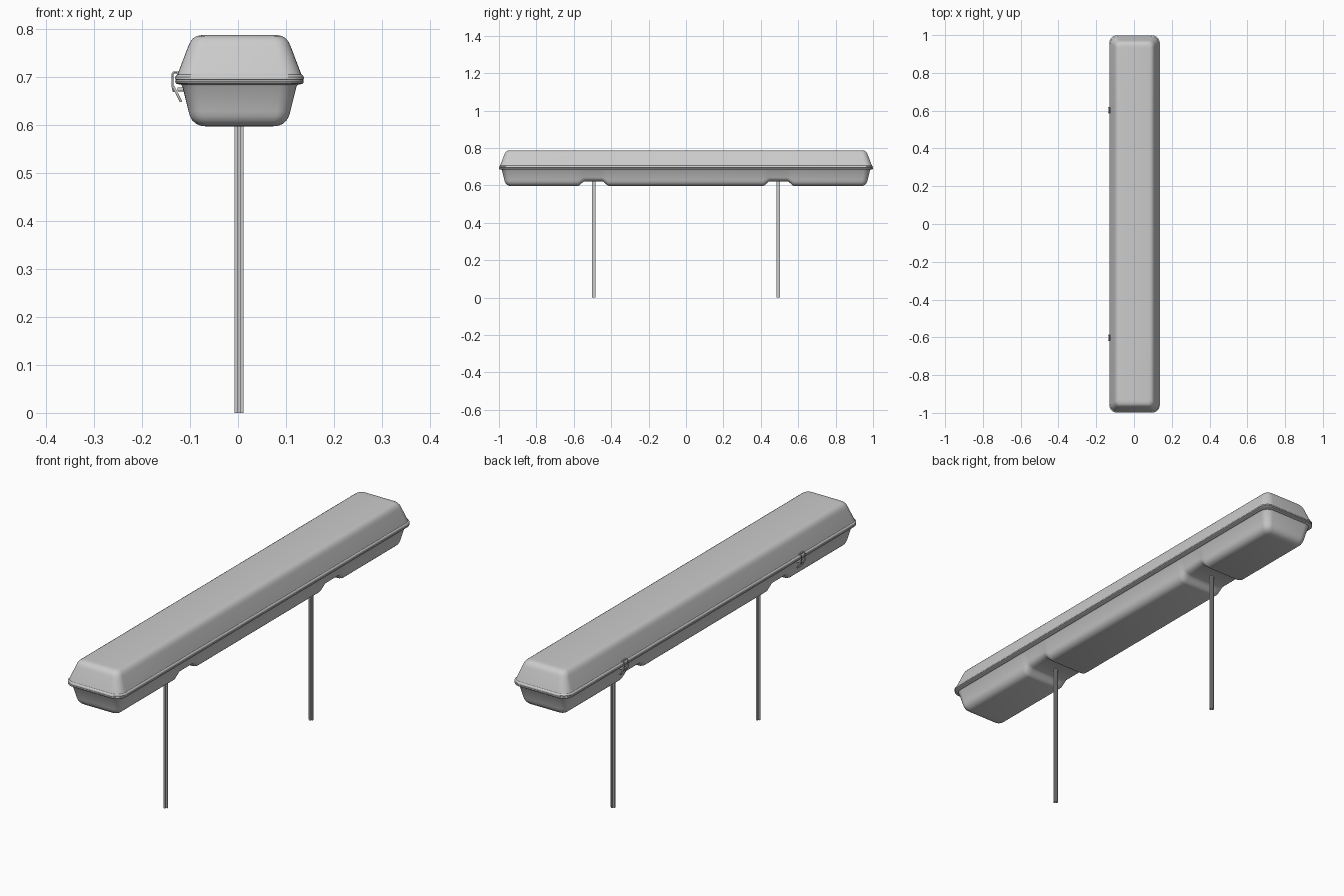
import bpy, bmesh, math
from mathutils import Matrix, Vector

if "Cube" in bpy.data.objects:
    bpy.data.objects.remove(bpy.data.objects["Cube"])

CX = 0.003                      # case sits slightly right because of the latches
HX, HY = 0.134, 0.999           # outer half sizes at the lip
NOTCH_Y = (-0.495, 0.495)


def finish(name, bm, angle=35):
    bmesh.ops.recalc_face_normals(bm, faces=bm.faces)
    me = bpy.data.meshes.new(name)
    bm.to_mesh(me)
    bm.free()
    ob = bpy.data.objects.new(name, me)
    bpy.context.collection.objects.link(ob)
    bpy.ops.object.select_all(action='DESELECT')
    ob.select_set(True)
    bpy.context.view_layer.objects.active = ob
    bpy.ops.object.shade_smooth_by_angle(angle=math.radians(angle))
    return ob


def side_stations():
    ys = []
    for c in NOTCH_Y:
        ys += [c + s * d for s in (-1, 1) for d in (0.045, 0.052, 0.06, 0.068, 0.076, 0.084)]
    return sorted(ys)


def ring(inset):
    """Right half of a rounded rectangle going +y, then its mirror going back."""
    hx, hy = HX - inset, HY - inset
    r = max(0.014, 0.042 - inset * 0.45)
    arc = [math.pi / 2 * i / 6 for i in range(7)]
    half = [(hx - r + r * math.sin(a), -hy + r - r * math.cos(a)) for a in arc]
    half += [(hx, y) for y in side_stations()]
    half += [(hx - r + r * math.cos(a), hy - r + r * math.sin(a)) for a in arc]
    return half + [(-x, y) for x, y in reversed(half)]


def raised(y, z):
    """Lift the underside into a smooth recess around each post."""
    d = min(abs(y - c) for c in NOTCH_Y)
    t = min(max((0.084 - d) / 0.039, 0), 1)
    t = t * t * (3 - 2 * t)
    return z + t * 0.025 * max(0, (0.68 - z) / 0.083)


def shell(name, profile, notched=False):
    bm = bmesh.new()
    rows = []
    for x, z in profile:
        rows.append([bm.verts.new((px + CX, py, raised(py, z) if notched else z))
                     for px, py in ring(HX - x)])
    n = len(rows[0])
    for a, b in zip(rows, rows[1:]):
        for i in range(n):
            j = (i + 1) % n
            bm.faces.new((a[i], a[j], b[j], b[i]))
    for row in (rows[0], rows[-1]):         # caps as strips across the width
        for i in range(n // 2 - 1):
            bm.faces.new((row[i], row[i + 1], row[n - 2 - i], row[n - 1 - i]))
    return finish(name, bm)


# Lower tray and lid, each with its own lip
shell("case_base", [(0.070, 0.597), (0.080, 0.598), (0.090, 0.602), (0.098, 0.609),
                    (0.103, 0.618), (0.106, 0.628), (0.119, 0.680), (0.122, 0.684),
                    (0.130, 0.685), (0.133, 0.687), (0.134, 0.690), (0.133, 0.693)], True)
shell("case_lid", [(0.131, 0.693), (0.134, 0.695), (0.134, 0.700), (0.132, 0.703),
                   (0.129, 0.705), (0.128, 0.708), (0.107, 0.763), (0.103, 0.772),
                   (0.097, 0.780), (0.089, 0.785), (0.078, 0.787)])


def box(name, loc, size, tilt=0):
    bm = bmesh.new()
    m = Matrix.Translation(loc) @ Matrix.Rotation(tilt, 4, 'Y') @ Matrix.Diagonal((*size, 1))
    bmesh.ops.create_cube(bm, size=1, matrix=m)
    bmesh.ops.bevel(bm, geom=bm.edges[:], offset=0.001, segments=2, affect='EDGES', profile=0.5)
    return finish(name, bm)


# Cross-section posts
def post(name, y):
    w, t = 0.0095, 0.003
    quarter = [(w, -t), (w, t), (t, t)]
    pts = [Matrix.Rotation(k * math.pi / 2, 2) @ Vector(p) for k in range(4) for p in quarter]
    bm = bmesh.new()
    face = bm.faces.new([bm.verts.new((p.x + 0.002, p.y + y, 0)) for p in pts])
    out = bmesh.ops.extrude_face_region(bm, geom=[face])
    for v in out["geom"]:
        if isinstance(v, bmesh.types.BMVert):
            v.co.z = 0.625
    return finish(name, bm)


# Wire loop latches with tilted lever and bracket
def latch(tag, y):
    w = 0.013
    side = [(-0.134, 0.670), (-0.1365, 0.680), (-0.1365, 0.706), (-0.134, 0.709), (-0.126, 0.709)]
    path = [(x, y - w, z) for x, z in side] + [(x, y + w, z) for x, z in reversed(side)]
    cu = bpy.data.curves.new("latch_wire_" + tag, 'CURVE')
    cu.dimensions = '3D'
    cu.bevel_depth = 0.0022
    cu.bevel_resolution = 2
    sp = cu.splines.new('POLY')
    sp.points.add(len(path) - 1)
    for p, co in zip(sp.points, path):
        p.co = (*co, 1)
    sp.use_cyclic_u = True
    bpy.context.collection.objects.link(bpy.data.objects.new("latch_wire_" + tag, cu))
    box("latch_lever_" + tag, (-0.1265, y, 0.664), (0.005, 0.034, 0.036), math.radians(-26))
    box("latch_bracket_" + tag, (-0.117, y, 0.674), (0.018, 0.022, 0.008))
    box("latch_hook_" + tag, (-0.123, y, 0.707), (0.008, 0.03, 0.008))


for tag, s in (("front", -1), ("back", 1)):
    post("post_" + tag, s * 0.494)
    latch(tag, s * 0.602)
